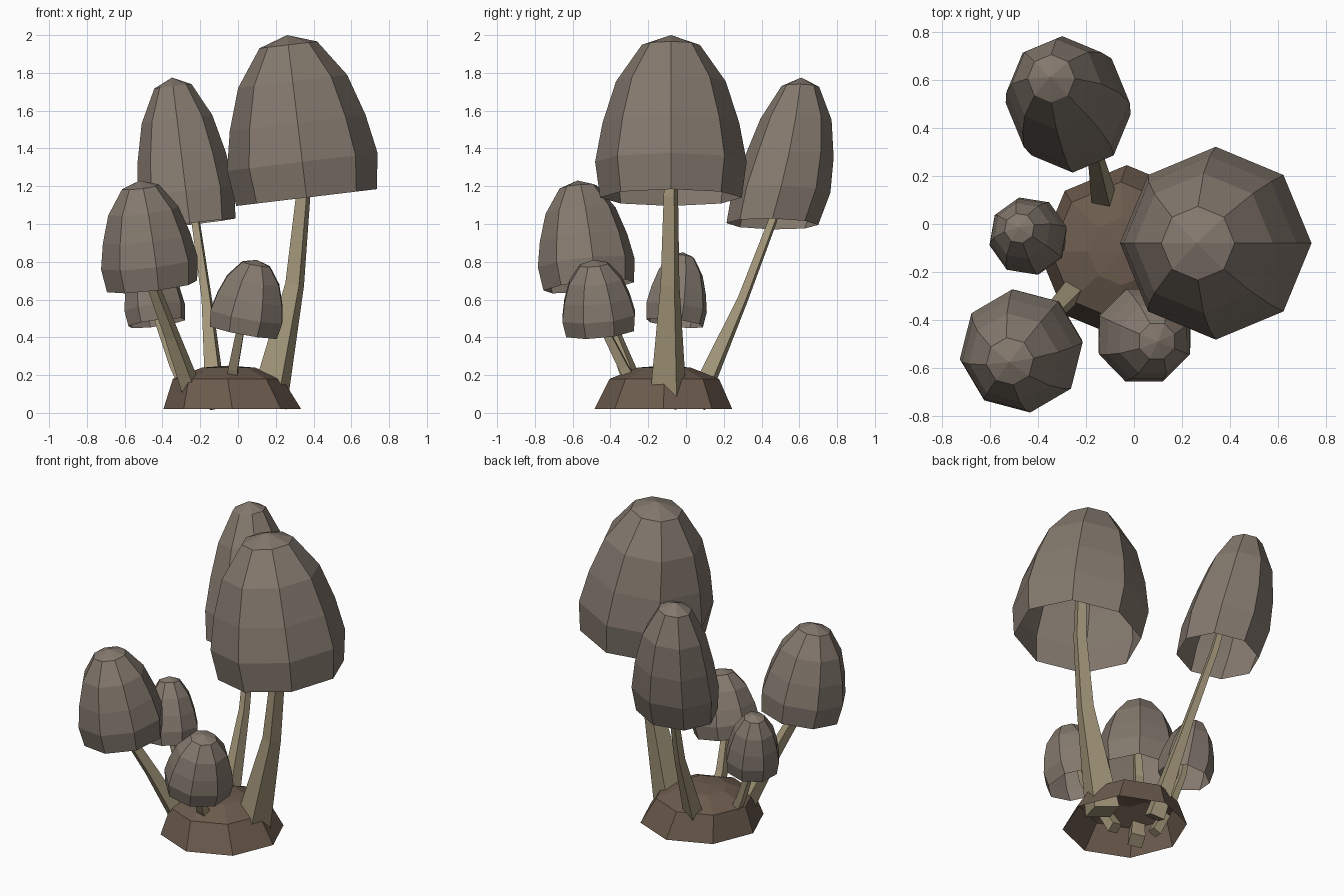
import bpy, math
from mathutils import Vector

if "Cube" in bpy.data.objects:
    bpy.data.objects.remove(bpy.data.objects["Cube"])

Z = Vector((0, 0, 1))


def material(name, rgb):
    m = bpy.data.materials.new(name)
    m.diffuse_color = (*rgb, 1)
    m.use_nodes = True
    m.node_tree.nodes["Principled BSDF"].inputs["Base Color"].default_value = m.diffuse_color
    return m


CAP = material("cap_brown", (0.23, 0.19, 0.155))
STEM = material("stem_tan", (0.36, 0.30, 0.19))
SOIL = material("soil_brown", (0.15, 0.105, 0.075))


def ring(center, normal, radius, sides, phase):
    """Regular polygon of points around a centre, perpendicular to normal."""
    q = Z.rotation_difference(Vector(normal).normalized())
    angles = [math.radians(phase) + math.tau * i / sides for i in range(sides)]
    return [Vector(center) + q @ Vector((radius * math.cos(a), radius * math.sin(a), 0))
            for a in angles]


def loft(name, rings, mat, tip=None, closed=False):
    """Skin consecutive rings, ending in a tip point or in flat ends."""
    n = len(rings[0])
    verts = [v for r in rings for v in r]
    faces = [(k * n + i, k * n + (i + 1) % n, (k + 1) * n + (i + 1) % n, (k + 1) * n + i)
             for k in range(len(rings) - 1) for i in range(n)]
    last = (len(rings) - 1) * n
    if tip is not None:
        verts.append(Vector(tip))
        faces += [(last + i, last + (i + 1) % n, len(verts) - 1) for i in range(n)]
    if closed:
        faces += [tuple(reversed(range(n))), tuple(range(last, last + n))]
    mesh = bpy.data.meshes.new(name)
    mesh.from_pydata(verts, [], faces)
    mesh.materials.append(mat)
    obj = bpy.data.objects.new(name, mesh)
    bpy.context.collection.objects.link(obj)
    return obj


# Cap profile: height fraction along the axis, radius relative to the rim
PROFILE = [(0, 1), (0.22, 1.07), (0.46, 0.965), (0.715, 0.775), (0.94, 0.41)]


def cap(name, rim, tip, radius, phase, normal=None, bend=(0, 0, 0)):
    rim, tip, bend = Vector(rim), Vector(tip), Vector(bend)
    normal = normal or tip - rim
    rings = [ring(rim.lerp(tip, t) + bend * 4 * t * (1 - t), normal, radius * r, 8, phase)
             for t, r in PROFILE]
    loft(name, rings, CAP, tip=tip)


def stem(name, path, radii, phase):
    pts = [Vector(p) for p in path]
    rings = []
    for i, p in enumerate(pts):
        tangent = pts[min(i + 1, len(pts) - 1)] - pts[max(i - 1, 0)]
        rings.append(ring(p, tangent, radii[i], 4, phase))
    loft(name, rings, STEM, closed=True)


# Soil mound, hollow underneath
loft("mound", [ring((-0.03, -0.12, 0.02), Z, 0.365, 8, 0),
               ring((-0.055, -0.115, 0.18), Z, 0.29, 8, 0),
               ring((-0.05, -0.115, 0.24), Z, 0.14, 8, 0)], SOIL, tip=(-0.05, -0.115, 0.25))

# Caps
cap("large_cap", (0.363, -0.08, 1.14), (0.26, -0.08, 2.0), 0.375, 0)
cap("tall_back_cap", (-0.255, 0.457, 1.0), (-0.35, 0.61, 1.775), 0.243, 0,
    normal=(-0.12, 0.02, 1), bend=(0, 0.02, 0))
cap("left_cap", (-0.455, -0.515, 0.67), (-0.52, -0.575, 1.23), 0.243, 8)
cap("small_front_cap", (0.03, -0.455, 0.43), (0.10, -0.49, 0.81), 0.195, 22)
cap("small_left_cap", (-0.43, -0.06, 0.475), (-0.48, -0.015, 0.85), 0.155, 13)

# Stems
stem("large_stem", [(0.16, -0.095, 0.04), (0.30, -0.085, 0.68), (0.345, -0.08, 1.15),
                    (0.335, -0.08, 1.5)], (0.11, 0.055, 0.042, 0.035), 25)
stem("tall_back_stem", [(-0.115, 0.05, 0.04), (-0.165, 0.30, 0.6), (-0.225, 0.46, 1.02),
                        (-0.26, 0.51, 1.25)], (0.065, 0.032, 0.026, 0.022), 30)
stem("left_stem", [(-0.22, -0.24, 0.05), (-0.35, -0.38, 0.41), (-0.445, -0.49, 0.66),
                   (-0.47, -0.53, 0.85)], (0.06, 0.042, 0.035, 0.03), 20)
stem("small_front_stem", [(-0.04, -0.22, 0.06), (-0.025, -0.33, 0.24), (0.015, -0.435, 0.45),
                          (0.04, -0.46, 0.6)], (0.045, 0.036, 0.028, 0.024), 40)
stem("small_left_stem", [(-0.24, -0.10, 0.05), (-0.34, -0.08, 0.25), (-0.42, -0.065, 0.48),
                         (-0.44, -0.05, 0.62)], (0.04, 0.03, 0.025, 0.022), 40)
